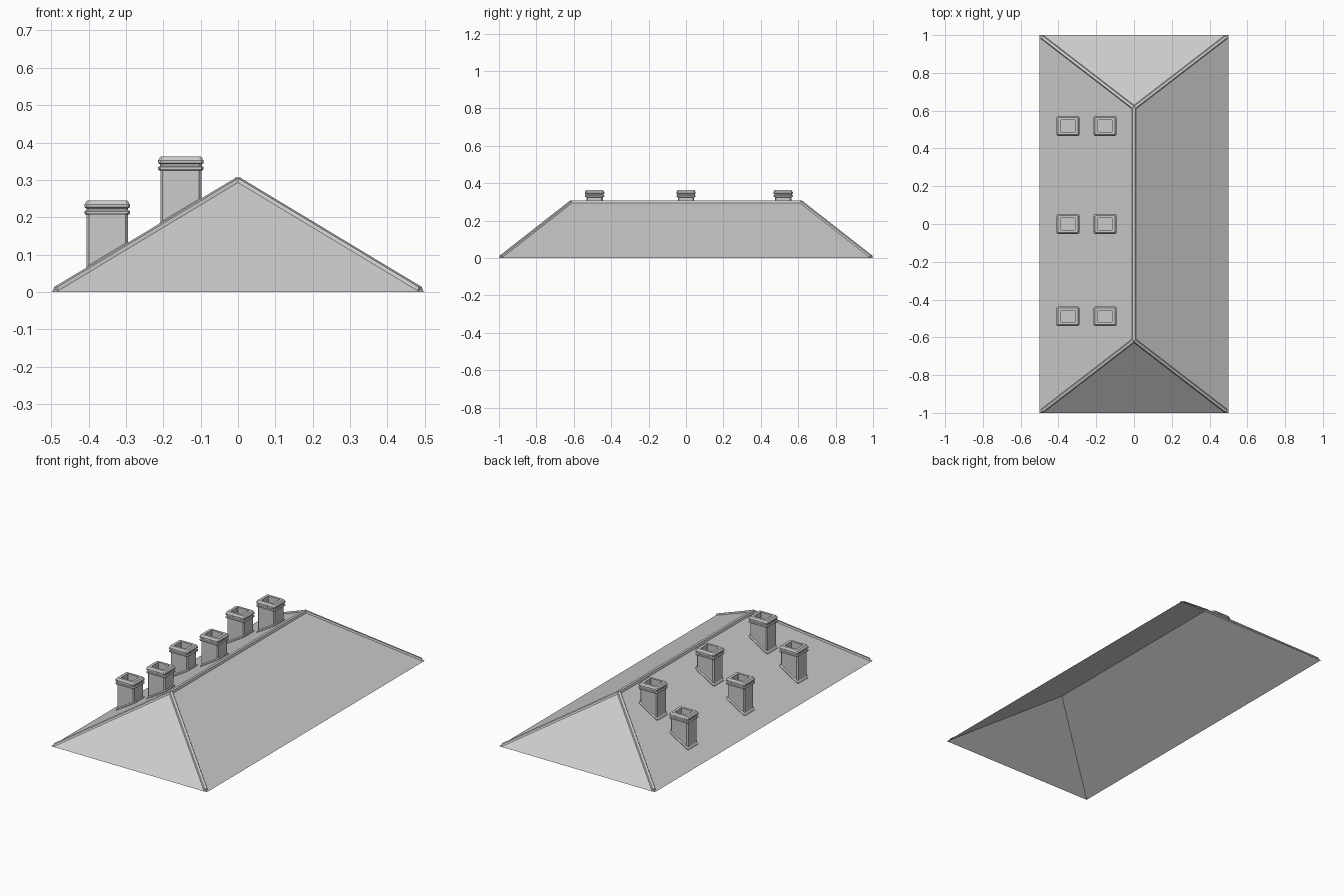
import bpy
from mathutils import Vector

if "Cube" in bpy.data.objects:
    bpy.data.objects.remove(bpy.data.objects["Cube"])

HX, HY, RY, RZ = 0.5, 1.0, 0.615, 0.301   # eaves half sizes, ridge half length, ridge height


def make(name, verts, faces):
    me = bpy.data.meshes.new(name)
    me.from_pydata([tuple(v) for v in verts], [], faces)
    me.update()
    ob = bpy.data.objects.new(name, me)
    bpy.context.collection.objects.link(ob)
    return ob


def slope(x):
    return RZ * (x + HX) / HX


# Hipped roof shell, open underneath
make("roof",
     [(-HX, -HY, 0), (HX, -HY, 0), (HX, HY, 0), (-HX, HY, 0), (0, -RY, RZ), (0, RY, RZ)],
     [(0, 1, 4), (1, 2, 5, 4), (2, 3, 5), (3, 0, 4, 5)])


# Raised cap strip along a roof edge
def cap_strip(name, a, b, drop):
    a, b = Vector(a), Vector(b)
    side = (b - a).cross(Vector((0, 0, 1))).normalized()
    profile = [(-0.011, -drop), (-0.007, 0.006), (0.007, 0.006), (0.011, -drop)]
    verts = [p + side * s + Vector((0, 0, h)) for p in (a, b) for s, h in profile]
    faces = [(i, i + 4, i + 5, i + 1) for i in range(3)] + [(0, 1, 2, 3), (7, 6, 5, 4)]
    make(name, verts, faces)


cap_strip("ridge_cap", (0, -RY, RZ), (0, RY, RZ), 0.0066)
for sx in (-1, 1):
    for sy in (-1, 1):
        corner, peak = Vector((sx * HX, sy * HY, 0)), Vector((0, sy * RY, RZ))
        cap_strip("hip_cap", corner.lerp(peak, 0.024), peak, 0.004)


# Chamfered rectangle used for every chimney section
def section(hx, hy, c):
    return [(hx - c, -hy), (hx, -hy + c), (hx, hy - c), (hx - c, hy),
            (-hx + c, hy), (-hx, hy - c), (-hx, -hy + c), (-hx + c, -hy)]


def chimney(cx, cy, top):
    verts = []
    # Flashing follows the roof slope
    for hx, hy, lift in ((0.060, 0.050, 0), (0.060, 0.050, 0.005), (0.055, 0.044, 0.011)):
        verts += [(cx + x, cy + y, slope(cx + x) + lift) for x, y in section(hx, hy, 0.006)]
    # Shaft, two collars, rim and recessed flue
    for hx, hy, dz, c in ((0.055, 0.044, -0.038, 0.006),
                          (0.059, 0.050, -0.037, 0.006), (0.061, 0.052, -0.034, 0.006),
                          (0.061, 0.052, -0.029, 0.006), (0.056, 0.047, -0.026, 0.006),
                          (0.056, 0.047, -0.021, 0.006), (0.061, 0.052, -0.018, 0.006),
                          (0.061, 0.052, -0.011, 0.006), (0.058, 0.049, -0.007, 0.006),
                          (0.057, 0.048, -0.004, 0.006), (0.053, 0.044, 0, 0.006),
                          (0.037, 0.031, 0, 0.001), (0.037, 0.031, -0.05, 0.001)):
        verts += [(cx + x, cy + y, top + dz) for x, y in section(hx, hy, c)]
    n = len(verts) // 8
    faces = [(k * 8 + i, k * 8 + (i + 1) % 8, k * 8 + 8 + (i + 1) % 8, k * 8 + 8 + i)
             for k in range(n - 1) for i in range(8)]
    faces.append(tuple(range((n - 1) * 8, n * 8)))
    make("chimney", verts, faces)


# Two rows of three chimneys on the left slope
for cx, top in ((-0.35, 0.245), (-0.153, 0.363)):
    for cy in (-0.489, 0.0, 0.519):
        chimney(cx, cy, top)
